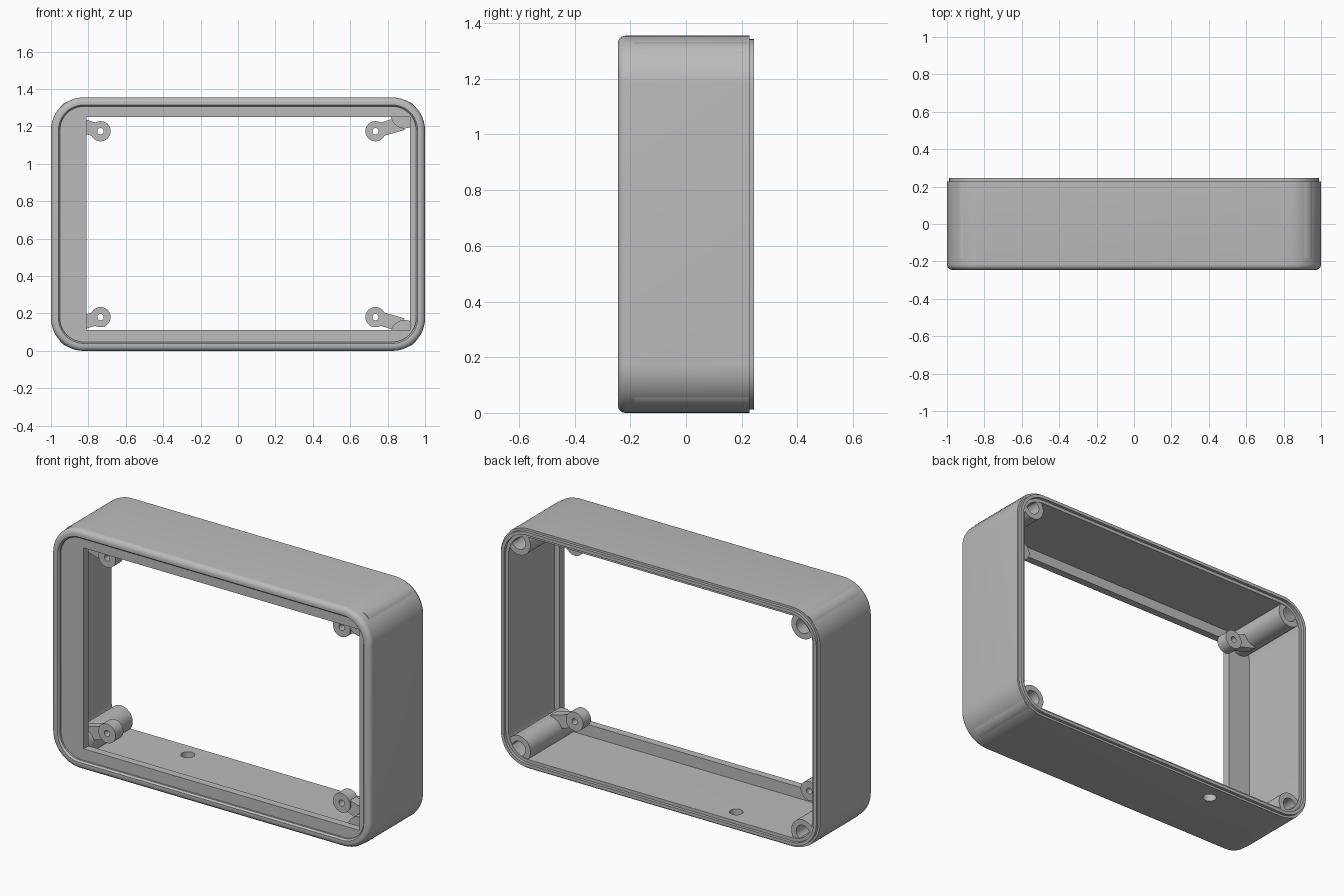
import bpy, bmesh, math
from mathutils import Vector

if "Cube" in bpy.data.objects:
    bpy.data.objects.remove(bpy.data.objects["Cube"])

W, H, RADIUS = 1.0, 1.355, 0.175
MID = H / 2

grey = bpy.data.materials.new("plain grey")
grey.use_nodes = True
COLOUR = (0.5, 0.5, 0.5, 1)
grey.diffuse_color = COLOUR
grey.node_tree.nodes["Principled BSDF"].inputs["Base Color"].default_value = COLOUR


def finish(name, bm):
    bmesh.ops.recalc_face_normals(bm, faces=bm.faces)
    mesh = bpy.data.meshes.new(name)
    bm.to_mesh(mesh)
    bm.free()
    mesh.materials.append(grey)
    obj = bpy.data.objects.new(name, mesh)
    bpy.context.collection.objects.link(obj)
    return obj


def select(obj):
    bpy.ops.object.select_all(action="DESELECT")
    obj.select_set(True)
    bpy.context.view_layer.objects.active = obj


def smooth(obj):
    select(obj)
    bpy.ops.object.shade_smooth_by_angle(angle=math.radians(30))


def boolean(obj, other, operation="DIFFERENCE"):
    mod = obj.modifiers.new("cut", "BOOLEAN")
    mod.operation, mod.object, mod.solver = operation, other, "EXACT"
    select(obj)
    bpy.ops.object.modifier_apply(modifier="cut")
    bpy.data.objects.remove(other)


def rounded_ring(bm, inset, y, steps=12):
    """Rounded rectangle of vertices, inset from the outer outline."""
    r = RADIUS - inset
    ring = []
    for i, (sx, sz) in enumerate([(1, 1), (-1, 1), (-1, -1), (1, -1)]):
        for k in range(steps + 1):
            a = math.pi / 2 * (i + k / steps)
            ring.append(bm.verts.new((sx * (W - RADIUS) + r * math.cos(a), y,
                                      MID + sz * (MID - RADIUS) + r * math.sin(a))))
    return ring


def bridge(bm, a, b):
    for i in range(len(a)):
        j = (i + 1) % len(a)
        bm.faces.new((a[i], a[j], b[j], b[i]))


def box(name, x0, x1, y0, y1, z0, z1):
    bm = bmesh.new()
    bmesh.ops.create_cube(bm, size=1)
    for v in bm.verts:
        v.co = Vector(((x0, x1)[v.co.x > 0], (y0, y1)[v.co.y > 0], (z0, z1)[v.co.z > 0]))
    return finish(name, bm)


def cylinder(name, centre, radius, depth, axis="Y"):
    bm = bmesh.new()
    bmesh.ops.create_cone(bm, cap_ends=True, segments=32, radius1=radius,
                          radius2=radius, depth=depth)
    obj = finish(name, bm)
    obj.location = centre
    if axis == "Y":
        obj.rotation_euler.x = math.pi / 2
    select(obj)
    bpy.ops.object.transform_apply(location=True, rotation=True)
    return obj


# Frame wall: closed cross-section swept round the outline
profile = [(0.028 - 0.028 * math.sin(t), -0.217 - 0.028 * math.cos(t))
           for t in [math.pi / 12 * k for k in range(7)]]
profile += [(0, 0.228), (0.012, 0.228), (0.012, 0.245), (0.03, 0.245), (0.03, 0.228),
            (0.048, 0.228), (0.048, -0.235), (0.04, -0.245)]
bm = bmesh.new()
rings = [rounded_ring(bm, inset, y) for inset, y in profile]
for i, ring in enumerate(rings):
    bridge(bm, ring, rings[(i + 1) % len(rings)])
frame = finish("frame_wall", bm)
boolean(frame, cylinder("hole_cutter", (-0.41, 0.136, 0), 0.036, 0.3, "Z"))
smooth(frame)

# Front bezel plate with an off-centre window
bm = bmesh.new()
front, back = rounded_ring(bm, 0.045, -0.225), rounded_ring(bm, 0.045, -0.182)
bridge(bm, front, back)
bm.faces.new(front)
bm.faces.new(back)
bezel = finish("front_bezel", bm)
boolean(bezel, box("window_cutter", -0.81, 0.92, -0.4, 0.1, 0.113, 1.25))
smooth(bezel)


def mount_arm(name, tip, root):
    """Flat arm, narrow in the middle, with a round eye at its tip."""
    d = (root - tip).normalized()
    n = Vector((-d.z, 0, d.x))
    bm = bmesh.new()
    outline = [tip + n * 0.036, root + n * 0.038, root - n * 0.038, tip - n * 0.036]
    face = bm.faces.new([bm.verts.new(p) for p in outline])
    new = bmesh.ops.extrude_face_region(bm, geom=[face])["geom"]
    bmesh.ops.translate(bm, vec=(0, 0.055, 0),
                        verts=[v for v in new if isinstance(v, bmesh.types.BMVert)])
    arm = finish(name, bm)
    eye = tip + Vector((0, 0.0275, 0))
    boolean(arm, cylinder("eye", eye, 0.054, 0.07), "UNION")
    boolean(arm, cylinder("eye_cutter", eye, 0.017, 0.3))
    smooth(arm)


# Corner screw bosses and the inner mounting arms
for side, sx in (("left", 1), ("right", -1)):
    for level, sz in (("upper", 1), ("lower", -1)):
        x, z = sx * 0.89, MID + sz * 0.585
        boss = cylinder(f"{level}_{side}_boss", (x, 0.02, z), 0.073, 0.41)
        boolean(boss, cylinder("bore_cutter", (x, 0.2, z), 0.042, 0.4))
        smooth(boss)
        mount_arm(f"{level}_{side}_arm",
                  Vector((sx * 0.735, -0.115, MID + sz * 0.497)),
                  Vector((sx * 0.88, -0.115, MID + sz * 0.54)))
